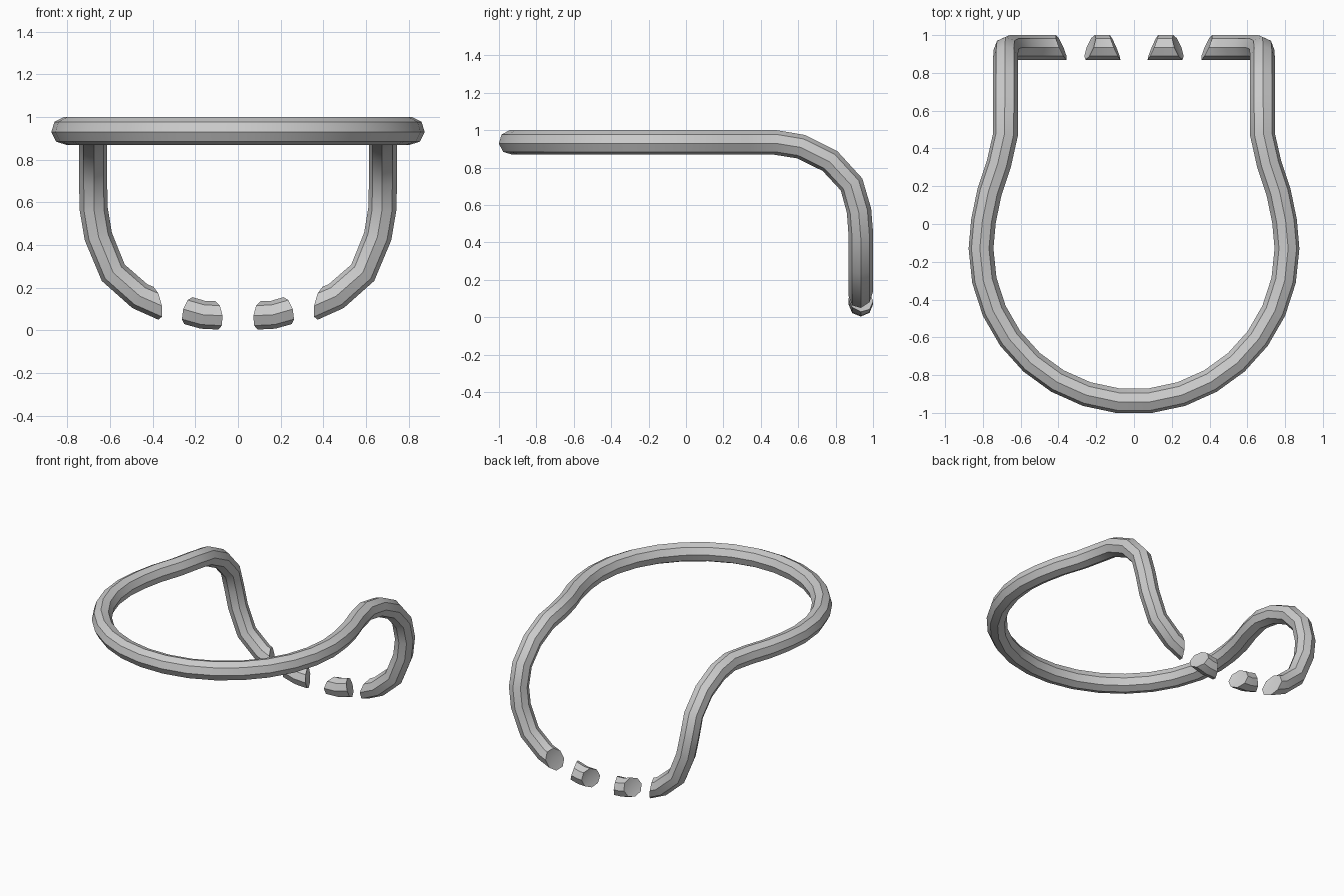
import bpy, bmesh, math
from mathutils import Vector, Quaternion

if "Cube" in bpy.data.objects:
    bpy.data.objects.remove(bpy.data.objects["Cube"])

R = 0.066          # bar radius
SIDES = 8
YC = 0.935         # depth of the hanging back part


def sweep(name, path, cuts):
    """Octagonal bar along path; cuts = slanted end planes (x0, ky, kz)."""
    pts = [Vector(p) for p in path]
    n = len(pts)
    tans = []
    for i in range(n):
        a = (pts[i] - pts[i - 1]).normalized() if i else Vector()
        b = (pts[i + 1] - pts[i]).normalized() if i < n - 1 else Vector()
        tans.append((a + b).normalized())
    normal = Vector((0, 1, 0))
    normal = (normal - tans[0] * normal.dot(tans[0])).normalized()
    bm = bmesh.new()
    rings = []
    for i, (p, t) in enumerate(zip(pts, tans)):
        if i:
            normal = tans[i - 1].rotation_difference(t) @ normal
        ring = []
        for k in range(SIDES):
            v = p + Quaternion(t, math.tau * k / SIDES) @ normal * R
            if i in (0, n - 1):
                x0, ky, kz = cuts[0 if i == 0 else 1]
                gap = x0 + ky * (v.y - YC) + kz * (v.z - p.z) - v.x
                v = v + t * (gap / (t.x - ky * t.y - kz * t.z))
            ring.append(bm.verts.new(v))
        rings.append(ring)
    for a, b in zip(rings, rings[1:]):
        for k in range(SIDES):
            j = (k + 1) % SIDES
            bm.faces.new((a[k], a[j], b[j], b[k]))
    # slightly dished broken ends
    for ring, p, t in ((rings[0], pts[0], tans[0]), (rings[-1], pts[-1], -tans[-1])):
        c = bm.verts.new(p + t * 0.015)
        for k in range(SIDES):
            bm.faces.new((ring[k], ring[(k + 1) % SIDES], c))
    bmesh.ops.recalc_face_normals(bm, faces=bm.faces)
    mesh = bpy.data.meshes.new(name)
    bm.to_mesh(mesh)
    bm.free()
    obj = bpy.data.objects.new(name, mesh)
    bpy.context.collection.objects.link(obj)
    bpy.ops.object.select_all(action='DESELECT')
    obj.select_set(True)
    bpy.context.view_layer.objects.active = obj
    bpy.ops.object.shade_smooth_by_angle(angle=math.radians(30))


# Right arm: hanging end up over the bend to the neck of the ring
arm = [(.385, YC, .127), (.46, YC, .16), (.585, YC, .27), (.655, YC, .44),
       (.677, .925, .57), (.68, .885, .71), (.68, .77, .835), (.68, .615, .912),
       (.68, .475, .935), (.715, .32, .935), (.765, .17, .935), (.797, .015, .935)]
# Front ring arc, right to left
arc = [(.81 * math.cos(a), -.13 - .81 * math.sin(a), .935)
       for a in (math.radians(12 * i) for i in range(16))]
left = [(-x, y, z) for x, y, z in reversed(arm)]
sweep("ring_and_arms", arm + arc + left, [(.385, .4, .15), (-.385, -.4, -.15)])

# Two loose bar pieces between the arm ends
for side, s in (("right", 1), ("left", -1)):
    path = [(s * .1, YC, .07), (s * .165, YC, .073), (s * .235, YC, .093)]
    sweep(side + "_bar_piece", path, [(s * .1, s * .42, s * .1), (s * .232, s * -.4, s * -.3)])
